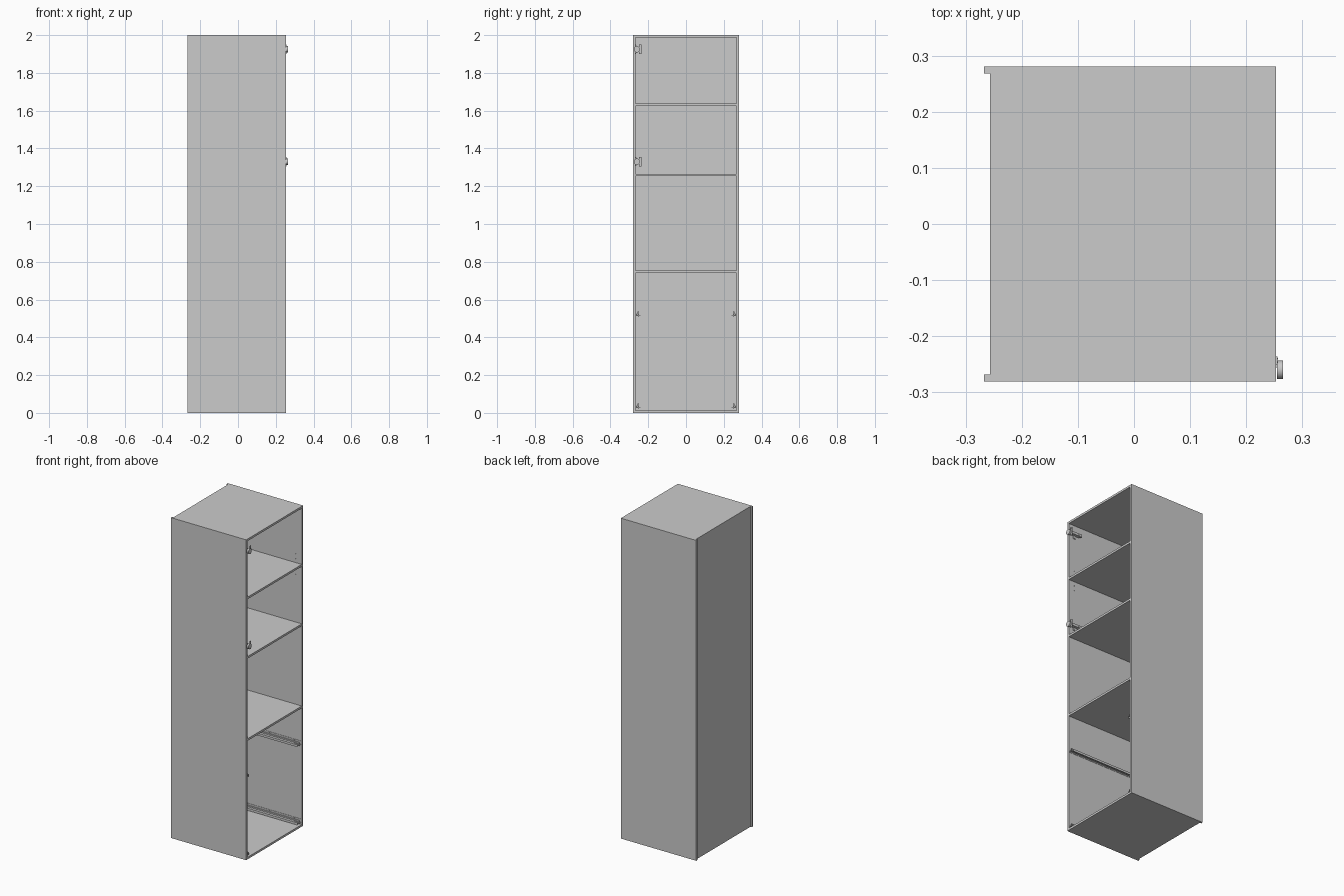
import bpy, bmesh
from math import pi
from mathutils import Matrix, Vector

if "Cube" in bpy.data.objects:
    bpy.data.objects.remove(bpy.data.objects["Cube"])

W = 0.281          # half width in y
T = 0.013          # board thickness
XB, XF = -0.267, 0.253
IN = W - T         # inner wall position


def finish(name, bm):
    bmesh.ops.recalc_face_normals(bm, faces=bm.faces)
    me = bpy.data.meshes.new(name)
    bm.to_mesh(me)
    bm.free()
    ob = bpy.data.objects.new(name, me)
    bpy.context.collection.objects.link(ob)
    return ob


def add_box(bm, x0, x1, y0, y1, z0, z1):
    m = Matrix.Translation(((x0 + x1) / 2, (y0 + y1) / 2, (z0 + z1) / 2))
    bmesh.ops.create_cube(bm, size=1, matrix=m @ Matrix.Diagonal((x1 - x0, y1 - y0, z1 - z0, 1)))


def box(name, *dims):
    bm = bmesh.new()
    add_box(bm, *dims)
    return finish(name, bm)


def add_cyl(bm, loc, r, depth, axis, seg=24):
    rot = Matrix.Rotation(pi / 2, 4, 'Y' if axis == 'X' else 'X')
    bmesh.ops.create_cone(bm, cap_ends=True, segments=seg, radius1=r, radius2=r,
                          depth=depth, matrix=Matrix.Translation(loc) @ rot)


def add_profile(bm, pts, x0, x1, s, z):
    # extrude a (distance from wall, height) profile along x; s picks the wall
    vs = [bm.verts.new((x0, s * (IN - d), z + h)) for d, h in pts]
    r = bmesh.ops.extrude_face_region(bm, geom=[bm.faces.new(vs)])
    moved = [g for g in r["geom"] if isinstance(g, bmesh.types.BMVert)]
    bmesh.ops.translate(bm, verts=moved, vec=Vector((x1 - x0, 0, 0)))


# shelf peg holes, cut into both side boards
bm = bmesh.new()
for s in (-1, 1):
    for x in (-0.19, 0.212):
        for i in range(5):
            add_cyl(bm, (x, s * IN, 1.565 + 0.032 * i), 0.0024, 0.018, 'Y', 12)
holes = finish("peg_hole_cutter", bm)
holes.hide_render = True
holes.hide_set(True)

# carcass boards
for s, name in ((-1, "left_side"), (1, "right_side")):
    y0, y1 = sorted((s * W, s * IN))
    side = box(name, XB, XF, y0, y1, 0, 2)
    cut = side.modifiers.new("peg_holes", 'BOOLEAN')
    cut.object = holes
    cut.solver = 'EXACT'
box("back_panel", -0.257, -0.249, -IN, IN, 0, 2)
for name, z in (("bottom", 0), ("lower_shelf", 0.740), ("middle_shelf", 1.253),
                ("upper_shelf", 1.624), ("top", 2 - T)):
    box(name, -0.249, XF, -IN, IN, z, z + T)

# drawer runners: wall bracket, sliding rail and front clip
BRACKET = [(0, 0.004), (0, 0.032), (0.002, 0.032), (0.002, 0.012), (0.018, 0.012),
           (0.018, 0.006), (0.016, 0.006), (0.016, 0.010), (0.002, 0.010), (0.002, 0.004)]
SLIDE = [(0.006, 0.014), (0.006, 0.024), (0.012, 0.024), (0.012, 0.016), (0.028, 0.016),
         (0.028, 0.002), (0.026, 0.002), (0.026, 0.014)]
for level, z in (("lower", 0.015), ("upper", 0.502)):
    for s, side in ((-1, "left"), (1, "right")):
        bm = bmesh.new()
        add_profile(bm, BRACKET, -0.215, 0.248, s, z)
        add_profile(bm, SLIDE, -0.20, 0.243, s, z)
        # spacers, screw heads and raised locating tabs
        for x in (-0.15, 0.03, 0.20):
            ya, yb = sorted((s * (IN - 0.001), s * (IN - 0.010)))
            add_box(bm, x - 0.02, x + 0.02, ya, yb, z + 0.011, z + 0.018)
            add_cyl(bm, (x, s * (IN - 0.003), z + 0.027), 0.004, 0.003, 'Y', 16)
        ya, yb = sorted((s * (IN - 0.012), s * (IN - 0.020)))
        add_box(bm, 0.215, 0.246, ya, yb, z + 0.016, z + 0.022)
        add_box(bm, -0.205, -0.195, ya, yb, z + 0.016, z + 0.034)
        finish(f"{side}_{level}_drawer_runner", bm)

# door hinges on the left wall
for name, z in (("lower_hinge", 1.33), ("upper_hinge", 1.925)):
    bm = bmesh.new()
    # cup and its flange
    add_cyl(bm, (0.260, -0.260, z), 0.0165, 0.011, 'X', 32)
    add_box(bm, 0.2535, 0.256, -0.250, -0.236, z - 0.025, z + 0.025)
    for k in (-1, 1):
        add_cyl(bm, (0.2545, -0.243, z + k * 0.019), 0.004, 0.004, 'X', 16)
    # arm and mounting plate
    add_box(bm, 0.175, 0.256, -0.256, -0.246, z - 0.008, z + 0.008)
    add_box(bm, 0.180, 0.235, -IN, -0.256, z - 0.006, z + 0.006)
    add_box(bm, 0.205, 0.222, -IN, -0.265, z - 0.024, z + 0.024)
    for k in (-1, 1):
        add_cyl(bm, (0.2135, -0.2645, z + k * 0.016), 0.005, 0.003, 'Y', 16)
    add_cyl(bm, (0.195, -0.2455, z), 0.004, 0.003, 'Y', 16)
    ob = finish(name, bm)
    bpy.ops.object.select_all(action='DESELECT')
    ob.select_set(True)
    bpy.context.view_layer.objects.active = ob
    bpy.ops.object.shade_smooth_by_angle()
